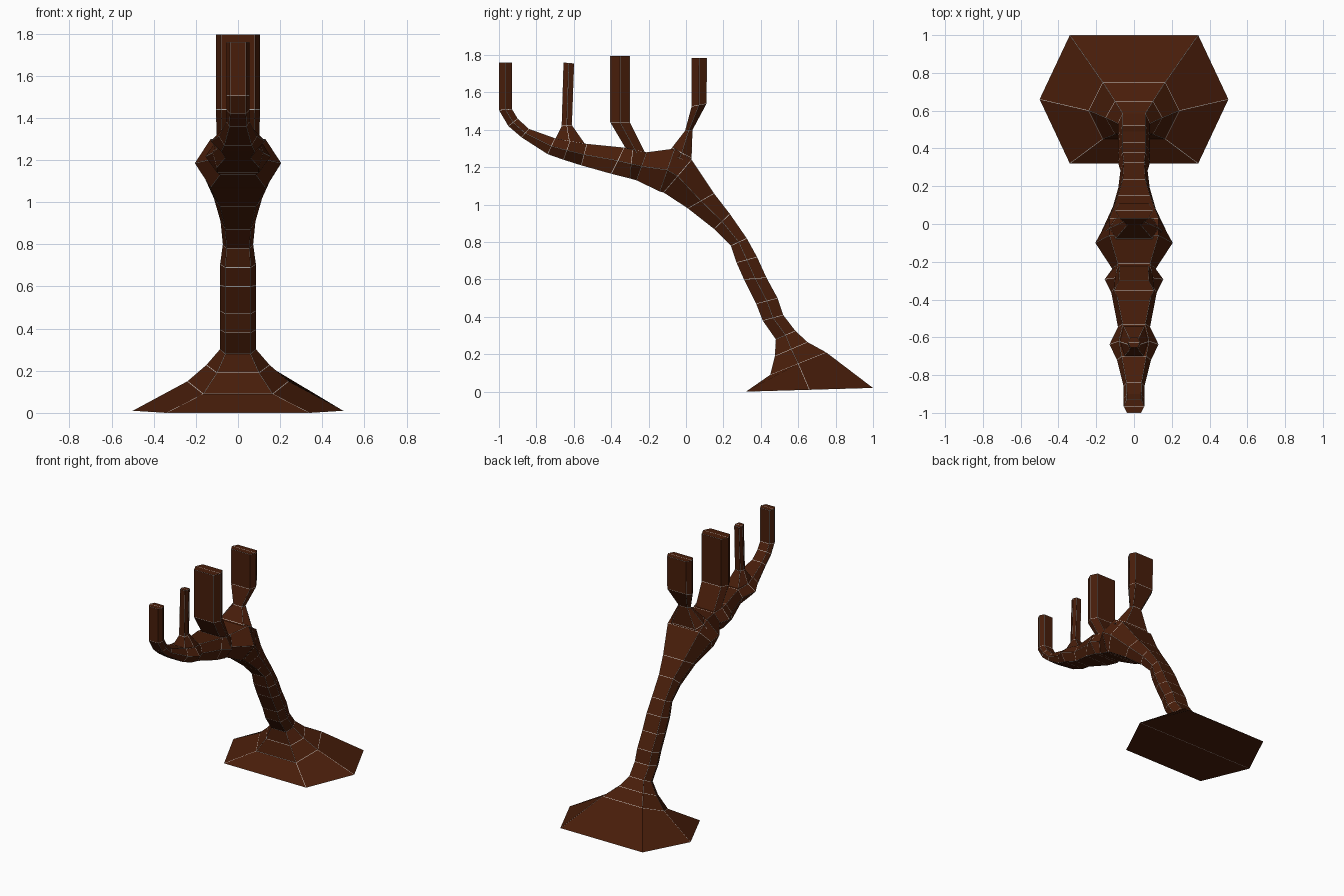
import bpy
import bmesh


def flat_colour(name, rgb):
    mat = bpy.data.materials.new(name)
    mat.diffuse_color = (*rgb, 1)
    return mat


bark = flat_colour("dark_brown_bark", (0.065, 0.0125, 0.003))
seam = flat_colour("pale_seam", (0.6, 0.58, 0.56))


def limb(name, rings):
    """Loft six-sided rings: (y, z) of the front edge, (y, z) of the back edge,
    half width of those edges, half width at the middle."""
    bm = bmesh.new()
    loops = []
    for ya, za, yb, zb, we, wm in rings:
        ym, zm = (ya + yb) / 2, (za + zb) / 2
        pts = [(-we, ya, za), (we, ya, za), (wm, ym, zm),
               (we, yb, zb), (-we, yb, zb), (-wm, ym, zm)]
        loops.append([bm.verts.new(p) for p in pts])
    for a, b in zip(loops, loops[1:]):
        for i in range(6):
            j = (i + 1) % 6
            bm.faces.new((a[i], a[j], b[j], b[i]))
    # End caps, each split across the middle
    for r in (loops[0], loops[-1]):
        bm.faces.new((r[0], r[1], r[2], r[5]))
        bm.faces.new((r[5], r[2], r[3], r[4]))
    bmesh.ops.recalc_face_normals(bm, faces=bm.faces)
    # Hairline pale seams around every facet
    rims = bmesh.ops.inset_individual(bm, faces=bm.faces[:], thickness=0.0015,
                                      depth=0, use_even_offset=True)
    for f in rims["faces"]:
        f.material_index = 1
    mesh = bpy.data.meshes.new(name)
    bm.to_mesh(mesh)
    bm.free()
    mesh.materials.append(bark)
    mesh.materials.append(seam)
    bpy.context.collection.objects.link(bpy.data.objects.new(name, mesh))


# Flared root, leaning trunk and the long bough that curls up at its tip
limb("trunk_and_bough", [
    (0.32, 0.00, 1.00, 0.02, 0.34, 0.50),
    (0.45, 0.09, 0.75, 0.21, 0.165, 0.24),
    (0.475, 0.19, 0.65, 0.265, 0.10, 0.15),
    (0.48, 0.28, 0.585, 0.325, 0.06, 0.085),
    (0.41, 0.38, 0.52, 0.41, 0.06, 0.085),
    (0.375, 0.47, 0.49, 0.50, 0.06, 0.085),
    (0.31, 0.60, 0.43, 0.61, 0.06, 0.085),
    (0.27, 0.69, 0.38, 0.72, 0.06, 0.085),
    (0.24, 0.78, 0.325, 0.82, 0.055, 0.072),
    (0.15, 0.87, 0.235, 0.95, 0.06, 0.083),
    (0.01, 0.98, 0.15, 1.06, 0.085, 0.115),
    (-0.12, 1.065, 0.03, 1.24, 0.13, 0.175),
    (-0.14, 1.07, -0.06, 1.30, 0.13, 0.205),
    (-0.265, 1.13, -0.21, 1.28, 0.085, 0.115),
    (-0.30, 1.14, -0.285, 1.295, 0.10, 0.155),
    (-0.40, 1.165, -0.33, 1.305, 0.10, 0.12),
    (-0.56, 1.21, -0.53, 1.325, 0.06, 0.085),
    (-0.655, 1.24, -0.62, 1.34, 0.08, 0.13),
    (-0.74, 1.27, -0.70, 1.355, 0.065, 0.09),
    (-0.88, 1.36, -0.84, 1.405, 0.04, 0.055),
    (-0.95, 1.42, -0.90, 1.46, 0.038, 0.055),
    (-1.00, 1.505, -0.93, 1.51, 0.038, 0.055),
    (-1.00, 1.76, -0.93, 1.76, 0.038, 0.055),
])

# Thin upright twig
limb("thin_twig", [
    (-0.71, 1.33, -0.53, 1.31, 0.06, 0.085),
    (-0.665, 1.42, -0.61, 1.425, 0.022, 0.032),
    (-0.655, 1.76, -0.598, 1.755, 0.02, 0.03),
])

# Broad upright stub
limb("broad_stub", [
    (-0.31, 1.28, -0.21, 1.26, 0.075, 0.10),
    (-0.405, 1.44, -0.30, 1.44, 0.08, 0.105),
    (-0.405, 1.795, -0.30, 1.795, 0.08, 0.105),
])

# Rear stub with a narrow neck
limb("rear_stub", [
    (-0.10, 1.27, 0.03, 1.225, 0.11, 0.15),
    (-0.075, 1.305, 0.03, 1.25, 0.095, 0.13),
    (-0.005, 1.395, 0.035, 1.40, 0.035, 0.05),
    (0.03, 1.525, 0.11, 1.54, 0.078, 0.10),
    (0.03, 1.785, 0.112, 1.785, 0.078, 0.10),
])
